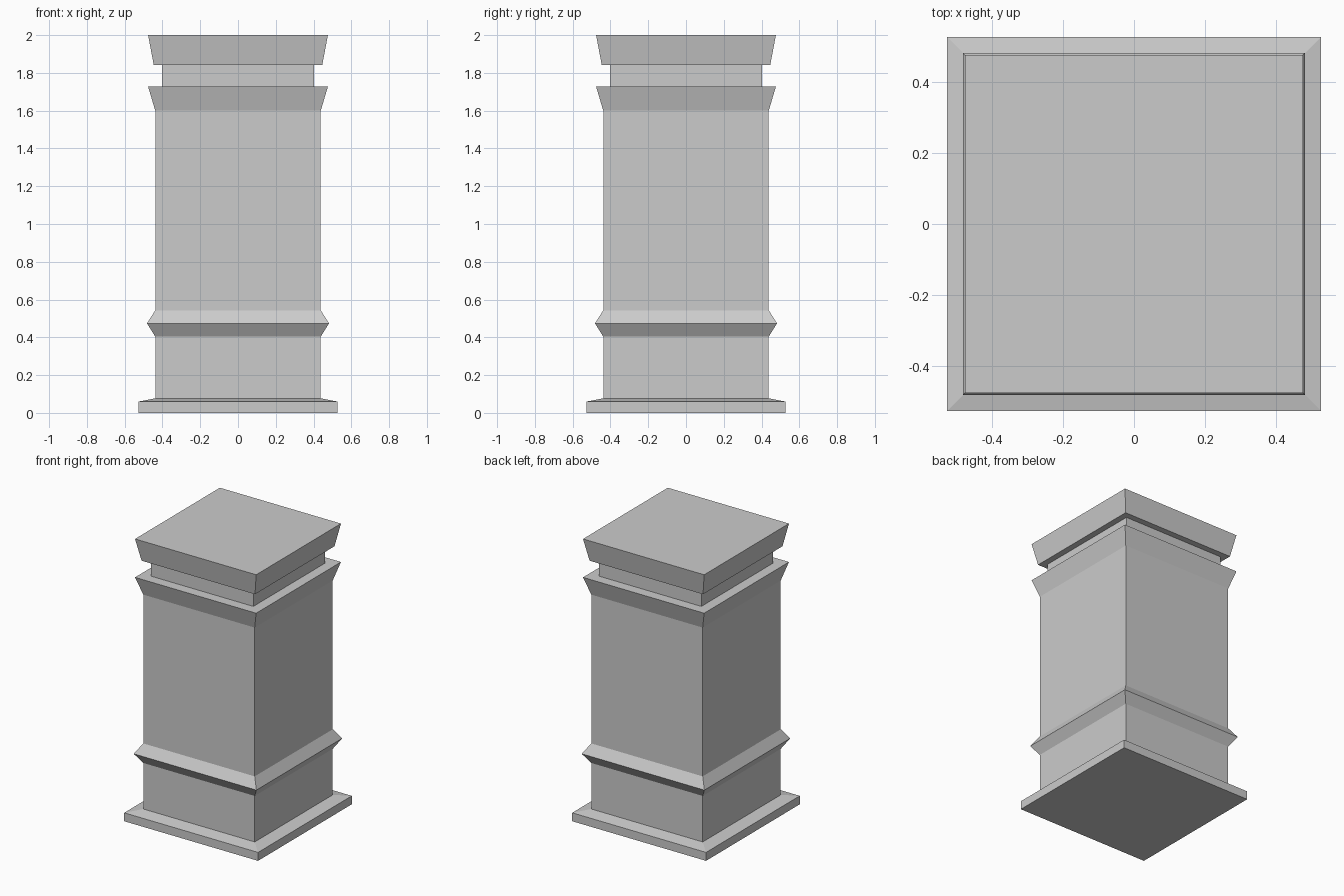
import bpy, bmesh

if "Cube" in bpy.data.objects:
    bpy.data.objects.remove(bpy.data.objects["Cube"])


def square_loft(name, profile, bottom=False, top=False):
    """Loft square rings from (half_width, z) pairs, optionally closing the ends."""
    bm = bmesh.new()
    rings = [[bm.verts.new((sx * r, sy * r, z))
              for sx, sy in ((-1, -1), (1, -1), (1, 1), (-1, 1))]
             for r, z in profile]
    for a, b in zip(rings, rings[1:]):
        for i in range(4):
            j = (i + 1) % 4
            bm.faces.new((a[i], a[j], b[j], b[i]))
    if bottom:
        bm.faces.new(rings[0][::-1])
    if top:
        bm.faces.new(rings[-1])
    mesh = bpy.data.meshes.new(name)
    bm.to_mesh(mesh)
    bm.free()
    obj = bpy.data.objects.new(name, mesh)
    bpy.context.collection.objects.link(obj)
    return obj


SHAFT, NECK = 0.438, 0.402

# Foot slab with a shallow sloped top
square_loft("base_slab", [(0.526, 0), (0.526, 0.06), (SHAFT, 0.077)], bottom=True)
# Plain lower block
square_loft("lower_block", [(SHAFT, 0.077), (SHAFT, 0.404)])
# Pointed moulding around the pillar
square_loft("band_moulding", [(SHAFT, 0.404), (0.482, 0.474), (SHAFT, 0.543)])
# Tall main shaft
square_loft("shaft", [(SHAFT, 0.543), (SHAFT, 1.6)])
# Flared collar with a flat ledge, meeting the neck
square_loft("flared_collar", [(SHAFT, 1.6), (0.476, 1.727), (NECK, 1.727)])
# Recessed neck
square_loft("neck", [(NECK, 1.727), (NECK, 1.842)])
# Tapered capstone with its underside lip
square_loft("capstone", [(NECK, 1.842), (0.446, 1.842), (0.476, 2.0)], top=True)
